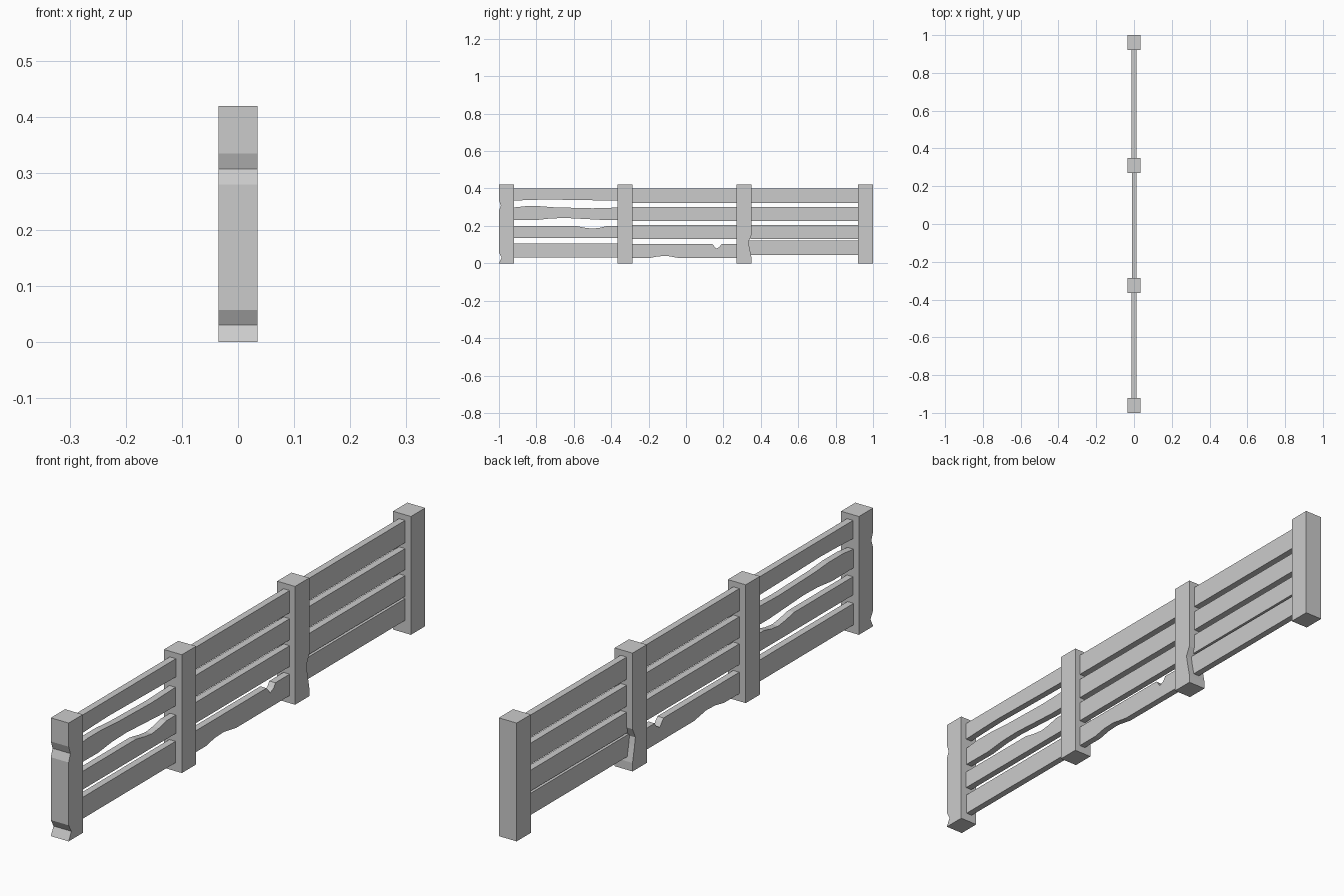
import bpy
import bmesh

cube = bpy.data.objects.get("Cube")
if cube:
    bpy.data.objects.remove(cube, do_unlink=True)

grey = bpy.data.materials.new("weathered grey")
grey.use_nodes = True
colour = (0.6, 0.6, 0.6, 1)
grey.diffuse_color = colour
grey.node_tree.nodes["Principled BSDF"].inputs["Base Color"].default_value = colour


def slab(name, outline, half, shift=0.0):
    """Extrude a (y, z) outline across x."""
    bm = bmesh.new()
    face = bm.faces.new([bm.verts.new((shift - half, y, z)) for y, z in outline])
    out = bmesh.ops.extrude_face_region(bm, geom=[face])
    verts = [v for v in out["geom"] if isinstance(v, bmesh.types.BMVert)]
    bmesh.ops.translate(bm, verts=verts, vec=(2 * half, 0, 0))
    bmesh.ops.recalc_face_normals(bm, faces=bm.faces)
    mesh = bpy.data.meshes.new(name)
    bm.to_mesh(mesh)
    bm.free()
    mesh.materials.append(grey)
    obj = bpy.data.objects.new(name, mesh)
    bpy.context.collection.objects.link(obj)


def post(name, y0, y1, front_dents=(), back_dents=()):
    """Dents run upward along the front or back face."""
    outline = [(y0, 0), *front_dents, (y0, 0.42), (y1, 0.42), *reversed(back_dents), (y1, 0)]
    slab(name, outline, 0.035)


def board(name, y0, y1, z0, z1, low=(), high=(), shift=0.0):
    """Wear points run toward the back along the lower or upper edge."""
    outline = [(y0, z0), *low, (y1, z0), (y1, z1), *reversed(high), (y0, z1)]
    slab(name, outline, 0.012, shift)


# Posts, with chipped faces
post("front_post", -1.0, -0.92,
     front_dents=[(-0.985, 0.03), (-1, 0.057), (-1, 0.28), (-0.99, 0.308), (-1, 0.336)])
post("front_middle_post", -0.365, -0.285)
post("back_middle_post", 0.27, 0.35,
     back_dents=[(0.35, 0.03), (0.339, 0.085), (0.334, 0.115), (0.35, 0.15)])
post("back_post", 0.92, 1.0)

# Worn boards of the front bay
a, b = -0.925, -0.36
board("front_board_1", a, b, 0.03, 0.106, shift=-0.002)
board("front_board_2", a, b, 0.135, 0.2,
      high=[(-0.59, 0.2), (-0.54, 0.19), (-0.5, 0.185), (-0.46, 0.19), (-0.42, 0.2)])
board("front_board_3", a, b, 0.232, 0.298,
      low=[(-0.8, 0.231), (-0.72, 0.24), (-0.64, 0.242), (-0.45, 0.232)],
      high=[(-0.86, 0.305), (-0.78, 0.305), (-0.7, 0.299), (-0.5, 0.294)], shift=-0.002)
board("front_board_4", a, b, 0.335, 0.4, low=[(-0.82, 0.339), (-0.74, 0.341), (-0.5, 0.337)])

# Middle bay, the lowest board notched above and worn below
a, b = -0.29, 0.275
board("middle_board_1", a, b, 0.027, 0.103,
      low=[(-0.2, 0.027), (-0.15, 0.037), (-0.1, 0.039), (-0.03, 0.027)],
      high=[(0.14, 0.103), (0.15, 0.092), (0.16, 0.078), (0.18, 0.088), (0.19, 0.103)], shift=0.002)

# Straight boards of the middle and back bays
rows = [(0.045, 0.122), (0.13, 0.204), (0.225, 0.3), (0.321, 0.4)]
for i, (low, high) in enumerate(rows, 1):
    if i > 1:
        board(f"middle_board_{i}", a, b, low, high, shift=0.002)
    board(f"back_board_{i}", 0.335 if i == 1 else 0.345, 0.925, low, high)
